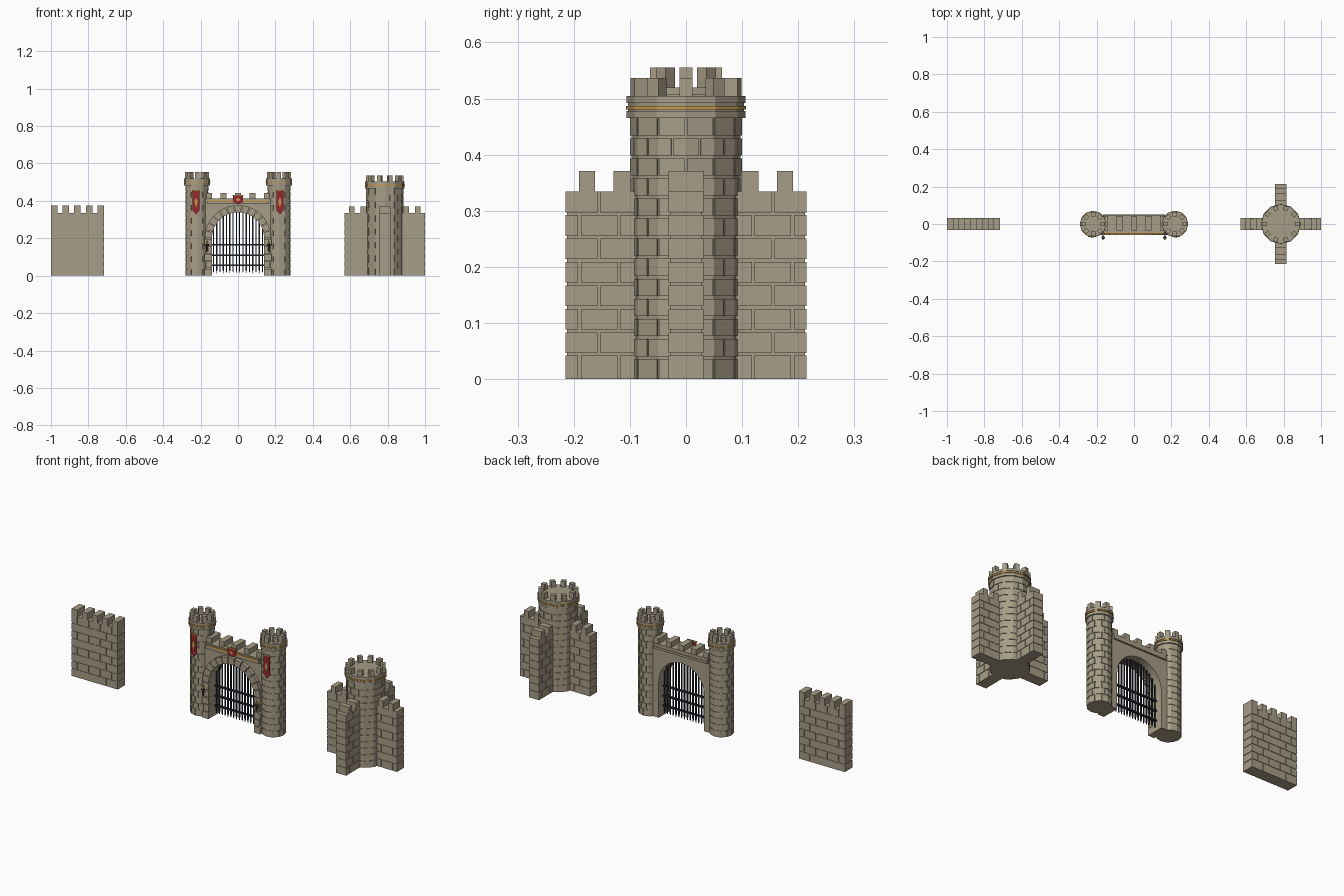
import bpy, bmesh, math
from mathutils import Vector

old = bpy.data.objects.get("Cube")
if old:
    bpy.data.objects.remove(old)


def material(name, rgb):
    m = bpy.data.materials.new(name)
    m.use_nodes = True
    m.diffuse_color = (*rgb, 1)
    m.node_tree.nodes["Principled BSDF"].inputs["Base Color"].default_value = (*rgb, 1)
    return m


STONE = material("stone", (.39, .34, .245))
GOLD = material("gold", (.6, .34, .08))
RED = material("banner_red", (.32, .02, .025))
IRON = material("dark_iron", (.02, .023, .035))
WOOD = material("torch_wood", (.12, .06, .025))
GAP = .005      # joint between bricks
DEPTH = .003    # how far bricks stand out
SIDES = 12


def prism(bm, pts, a, b, plane="xy"):
    """Extrude a 2D outline from a to b along the remaining axis."""
    def place(p, d):
        return (p[0], p[1], d) if plane == "xy" else (p[0], d, p[1])
    lo = [bm.verts.new(place(p, a)) for p in pts]
    hi = [bm.verts.new(place(p, b)) for p in pts]
    bm.faces.new(lo)
    bm.faces.new(hi)
    for i in range(len(pts)):
        j = (i + 1) % len(pts)
        bm.faces.new((lo[i], lo[j], hi[j], hi[i]))


def box(bm, x, y, z):
    prism(bm, [(x[0], y[0]), (x[1], y[0]), (x[1], y[1]), (x[0], y[1])], *z)


def polar(r, deg, cx=0, cy=0):
    a = math.radians(deg)
    return (cx + r * math.cos(a), cy + r * math.sin(a))


def ring(r, cx, n=SIDES):
    return [polar(r, i * 360 / n, cx) for i in range(n)]


def finish(bm, name, mat, angle=0, pivot=(0, 0)):
    bmesh.ops.recalc_face_normals(bm, faces=bm.faces)
    me = bpy.data.meshes.new(name)
    bm.to_mesh(me)
    bm.free()
    me.materials.append(mat)
    ob = bpy.data.objects.new(name, me)
    ob.rotation_euler.z = math.radians(angle)
    ob.location = (*pivot, 0)
    bpy.context.collection.objects.link(ob)
    return ob


def brick_wall(bm, x0, x1, half, height, rows, length):
    """Solid core with full-depth bricks in running bond."""
    d = DEPTH
    box(bm, (x0 + d, x1 - d), (d - half, half - d), (0, height))
    step = height / rows
    for r in range(rows):
        x, n = x0, 0
        while x < x1 - .001:
            size = length * (.5 if n == 0 and r % 2 else 1)
            end = x + size
            if x1 - end < length * .3:
                end = x1
            box(bm, (x + GAP / 2 * (n > 0), end - GAP / 2 * (end < x1)), (-half, half),
                (r * step + GAP * (r > 0), (r + 1) * step))
            x, n = end, n + 1


def round_tower(name, cx, r, height, rows, cap, z_cap, merlons, z_top, size):
    # Shaft of faceted courses, joints alternating between corners and face centres
    bm = bmesh.new()
    prism(bm, ring(r - DEPTH, cx), 0, height)
    step = z_cap / rows
    flat = r * math.cos(math.pi / SIDES)
    inner = r * .85
    for k in range(rows):
        z0, z1 = k * step + GAP * (k > 0), (k + 1) * step
        for i in range(SIDES):
            a = i * 30
            if k % 2:
                outer = [polar(flat, a - 14, cx), polar(r, a, cx), polar(flat, a + 14, cx)]
                ends = (a + 14, a - 14)
            else:
                outer = [polar(r * .995, a + 1, cx), polar(r * .995, a + 29, cx)]
                ends = (a + 29, a + 1)
            prism(bm, outer + [polar(inner, e, cx) for e in ends], z0, z1)
    finish(bm, name + "_shaft", STONE)
    # Crown mouldings, gold band and battlements
    bm = bmesh.new()
    prism(bm, ring(cap, cx), z_cap, z_cap + .013)
    prism(bm, ring(cap - .003, cx), z_cap + .013, height - .013)
    prism(bm, ring(cap, cx), height - .013, height)
    w = size / 2
    for i in range(merlons):
        a = i * 360 / merlons
        c = Vector(polar(cap - w - .006, a, cx))
        u = Vector(polar(w, a))
        v = Vector((-u.y, u.x))
        prism(bm, [c + u + v, c - u + v, c - u - v, c + u - v], height, z_top)
    finish(bm, name + "_crown", STONE)
    bm = bmesh.new()
    prism(bm, ring(cap + .001, cx), z_cap + .016, z_cap + .022)
    finish(bm, name + "_gold_band", GOLD)


# Straight wall section
bm = bmesh.new()
brick_wall(bm, -.1415, .1415, .033, .336, 8, .071)
for i in range(5):
    x = -.1245 + i * .06225
    box(bm, (x - .017, x + .017), (-.033, .033), (.336, .375))
finish(bm, "wall_section", STONE, 0, (-.8585, 0))

# Corner tower with four wall stubs
round_tower("corner_tower", .785, .1, .505, 13, .106, .465, 10, .537, .024)
for i in range(4):
    bm = bmesh.new()
    brick_wall(bm, .05, .215, .031, .334, 8, .07)
    for a, b in ((.098, .129), (.162, .191)):
        box(bm, (a, b), (-.031, .031), (.334, .371))
    finish(bm, f"wall_stub_{i + 1}", STONE, i * 90, (.785, 0))

# Gate towers
for side, s in (("left", 1), ("right", -1)):
    round_tower(side + "_gate_tower", s * .219, .0625, .52, 14, .07, .482, 8, .555, .024)

# Gate wall with arched opening
SPRING, INNER, OUTER = .2, .14, .178
arch = [(x, z + SPRING) for x, z in (polar(INNER, 180 - i * 10) for i in range(19))]
bm = bmesh.new()
prism(bm, [(-.185, 0), (-INNER, 0)] + arch + [(INNER, 0), (.185, 0), (.185, .41), (-.185, .41)],
      -.04, .04, "xz")
box(bm, (-.165, .165), (-.05, .05), (.383, .395))
box(bm, (-.165, .165), (-.046, .046), (.395, .412))
for i in range(5):
    x = (i - 2) * .077
    box(bm, (x - .016, x + .016), (-.035, .043), (.412, .441))
finish(bm, "gate_wall", STONE)

# Arch stones and jamb stones
bm = bmesh.new()
for i in range(13):
    a0, a1 = i * 180 / 13 + .7, (i + 1) * 180 / 13 - .7
    prism(bm, [polar(r, a, 0, SPRING) for r, a in
               ((INNER, a0), (OUTER, a0), (OUTER, a1), (INNER, a1))], -.06, -.035, "xz")
for s in (-1, 1):
    for k in range(5):
        box(bm, sorted((s * INNER, s * (.178 if k % 2 == 0 else .17))), (-.06, -.035),
            (k * .04, k * .04 + .036))
finish(bm, "arch_stones", STONE)

# Gold string course
bm = bmesh.new()
box(bm, (-.16, .16), (-.053, -.045), (.396, .405))
finish(bm, "gate_gold_band", GOLD)

# Portcullis
bm = bmesh.new()
for i in range(16):
    x = (i - 7.5) * .0175
    top = SPRING + math.sqrt(INNER ** 2 - x ** 2) + .003
    w = .0032
    prism(bm, [(x, .012), (x + w, .03), (x + w, top), (x - w, top), (x - w, .03)],
          -w, w, "xz")
for z in (.055, .11, .165):
    box(bm, (-.142, .142), (-.006, .006), (z - .004, z + .004))
finish(bm, "portcullis", IRON)


# Hanging banners with gold emblems
def banner(name, x, y, w, top, bottom, notch):
    mid = (top + bottom) / 2
    h = (top - bottom) * .25
    parts = (
        ("cloth", RED, [(x - w, top), (x + w, top), (x + w, bottom + notch), (x, bottom),
                        (x - w, bottom + notch)], 0),
        ("emblem", GOLD, [(x, mid + h), (x + w * .5, mid + h * .2), (x, mid - h * .8),
                          (x - w * .5, mid + h * .2)], .003),
        ("rod", GOLD, [(x - w - .003, top), (x + w + .003, top), (x + w + .003, top + .005),
                       (x - w - .003, top + .005)], .002))
    for part, mat, pts, off in parts:
        b = bmesh.new()
        prism(b, pts, y - off - .004, y, "xz")
        finish(b, f"{name}_{part}", mat)


for side, s in (("left", 1), ("right", -1)):
    banner(side + "_banner", s * .224, -.064, .018, .452, .327, .022)
banner("centre_banner", 0, -.052, .026, .427, .383, .01)

# Wall torches beside the arch
for side, s in (("left", 1), ("right", -1)):
    x = s * .165
    bm = bmesh.new()
    prism(bm, [polar(.005, a * 60, x, -.073) for a in range(6)], .13, .165)
    box(bm, (x - .003, x + .003), (-.073, -.058), (.142, .148))
    finish(bm, side + "_torch_handle", WOOD)
    bm = bmesh.new()
    prism(bm, [polar(.01, a * 60, x, -.073) for a in range(6)], .162, .17)
    finish(bm, side + "_torch_cup", IRON)
    bm = bmesh.new()
    flame = bmesh.ops.create_cone(bm, segments=6, radius1=.008, radius2=.001, depth=.02,
                                  cap_ends=True)
    bmesh.ops.translate(bm, verts=flame["verts"], vec=(x, -.073, .18))
    finish(bm, side + "_torch_flame", GOLD)
